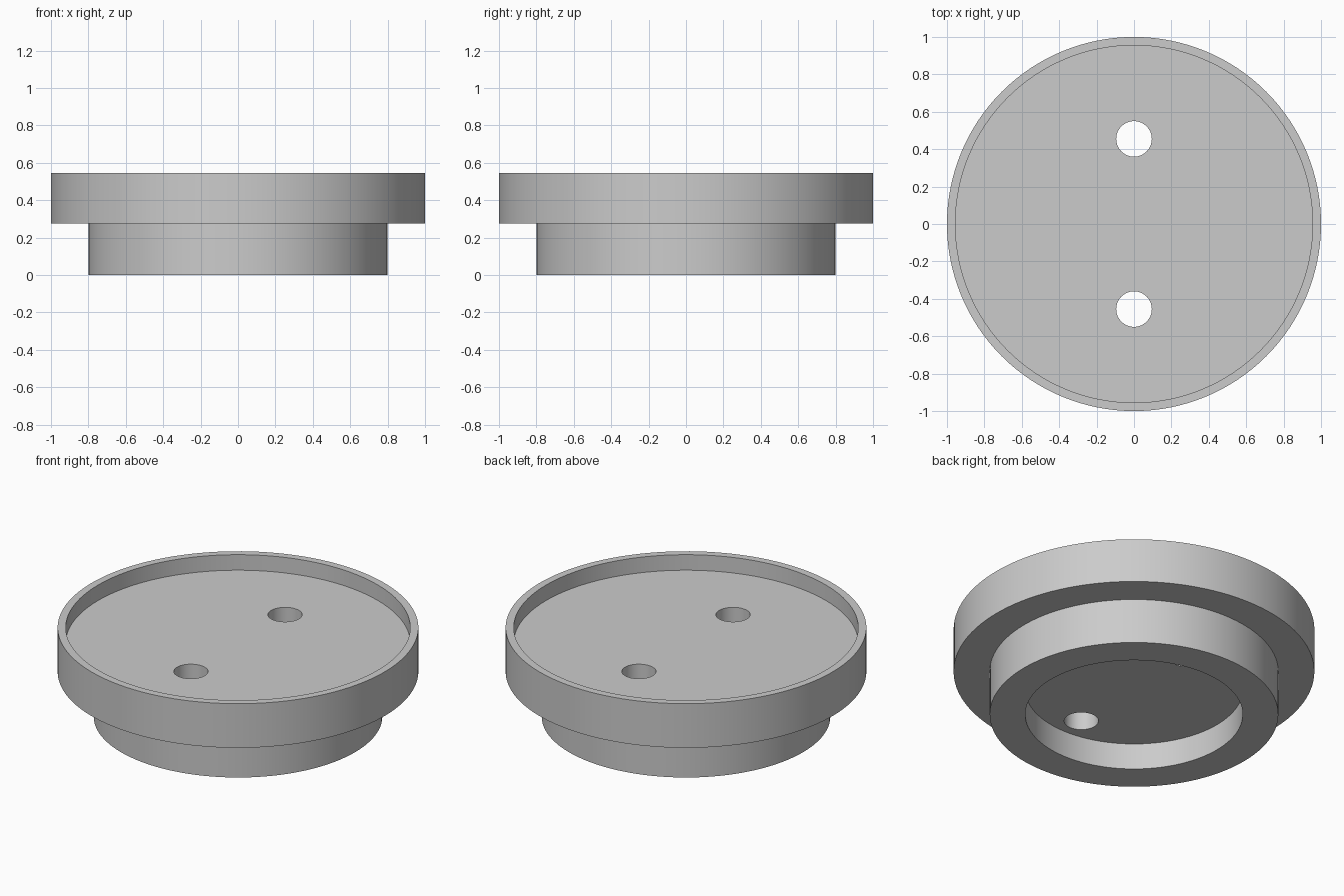
import bpy

# Remove the default cube
cube = bpy.data.objects.get("Cube")
if cube:
    bpy.data.objects.remove(cube, do_unlink=True)

SEGMENTS = 128
TOP, STEP = 0.545, 0.275
FLOOR_TOP, FLOOR_BOTTOM = 0.45, 0.16

# Single grey material
grey = bpy.data.materials.new("plain grey")
grey.use_nodes = True
colour = (0.6, 0.6, 0.6, 1)
grey.diffuse_color = colour
grey.node_tree.nodes["Principled BSDF"].inputs["Base Color"].default_value = colour


def cylinder(name, radius, low, high, y=0, sides=SEGMENTS):
    bpy.ops.mesh.primitive_cylinder_add(
        vertices=sides, radius=radius, depth=high - low, location=(0, y, (low + high) / 2))
    obj = bpy.context.object
    obj.name = name
    obj.data.materials.append(grey)
    return obj


def combine(body, tool, operation):
    mod = body.modifiers.new(tool.name, "BOOLEAN")
    mod.operation = operation
    mod.solver = "EXACT"
    mod.object = tool
    tool.hide_render = True
    bpy.context.view_layer.objects.active = body
    bpy.ops.object.modifier_apply(modifier=mod.name)
    bpy.data.objects.remove(tool, do_unlink=True)


# Wide flange joined to the narrower hub below
body = cylinder("flanged_cap", 1, STEP, TOP)
combine(body, cylinder("hub", 0.8, 0, STEP + 0.1), "UNION")

# Shallow dish on top and deeper socket underneath
combine(body, cylinder("top_dish", 0.955, FLOOR_TOP, TOP + 0.2), "DIFFERENCE")
combine(body, cylinder("bottom_socket", 0.603, -0.2, FLOOR_BOTTOM), "DIFFERENCE")

# Pair of through holes
for y in (-0.455, 0.455):
    combine(body, cylinder("bolt_hole", 0.095, -0.2, TOP + 0.2, y, 64), "DIFFERENCE")

# Smooth walls with crisp rims
bpy.ops.object.select_all(action="DESELECT")
body.select_set(True)
bpy.context.view_layer.objects.active = body
bpy.ops.object.shade_smooth_by_angle(angle=0.6)
